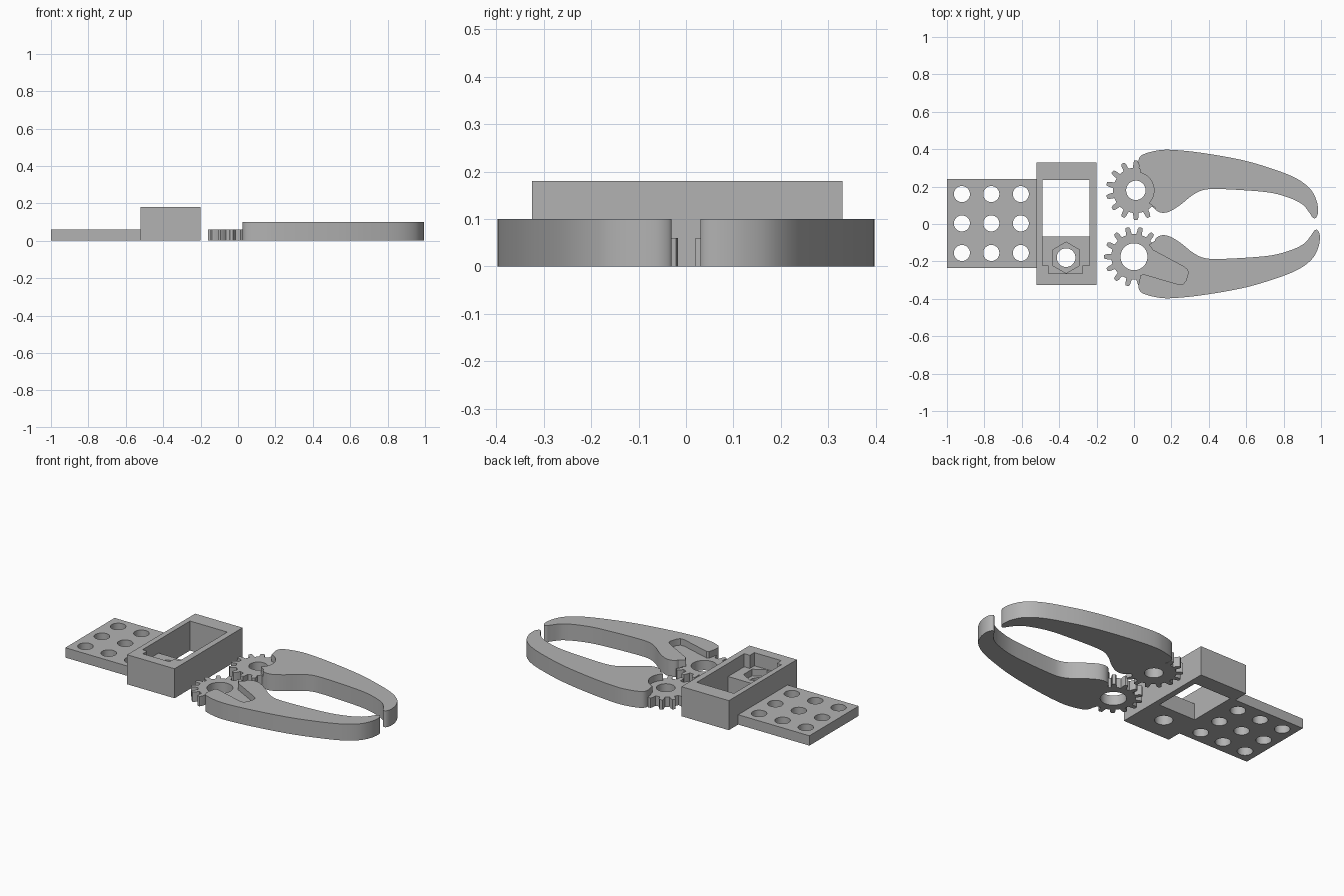
import bpy
import bmesh
from math import cos, sin, pi, radians
from mathutils import Vector

if "Cube" in bpy.data.objects:
    bpy.data.objects.remove(bpy.data.objects["Cube"])

grey = bpy.data.materials.new("plain_grey")
grey.use_nodes = True
GREY = (0.45, 0.45, 0.45, 1)
grey.diffuse_color = GREY
grey.node_tree.nodes["Principled BSDF"].inputs["Base Color"].default_value = GREY


def prism(name, outline, z0, z1):
    """Extrude a flat outline from z0 to z1."""
    bm = bmesh.new()
    face = bm.faces.new([bm.verts.new((p[0], p[1], z0)) for p in outline])
    top = bmesh.ops.extrude_face_region(bm, geom=[face])
    moved = [v for v in top["geom"] if isinstance(v, bmesh.types.BMVert)]
    bmesh.ops.translate(bm, verts=moved, vec=(0, 0, z1 - z0))
    bmesh.ops.recalc_face_normals(bm, faces=bm.faces)
    mesh = bpy.data.meshes.new(name)
    bm.to_mesh(mesh)
    bm.free()
    mesh.materials.append(grey)
    obj = bpy.data.objects.new(name, mesh)
    bpy.context.collection.objects.link(obj)
    return obj


def rect(x0, x1, y0, y1):
    return [(x0, y0), (x1, y0), (x1, y1), (x0, y1)]


def arc(cx, cy, r, start=0, end=360, n=40):
    closed = end - start == 360
    angles = [radians(start + (end - start) * i / (n if closed else n - 1)) for i in range(n)]
    return [(cx + r * cos(a), cy + r * sin(a)) for a in angles]


def smooth_path(points, steps=5):
    """Pass a smooth open curve through the points."""
    pts = [Vector(p) for p in points]
    pts = [pts[0]] + pts + [pts[-1]]
    out = []
    for a, b, c, d in zip(pts, pts[1:], pts[2:], pts[3:]):
        for i in range(steps):
            t = i / steps
            out.append(b + ((c - a) * t + (2 * a - 5 * b + 4 * c - d) * t ** 2
                            + (3 * b - a - 3 * c + d) * t ** 3) / 2)
    return out + [pts[-1]]


def activate(obj):
    bpy.ops.object.select_all(action="DESELECT")
    obj.select_set(True)
    bpy.context.view_layer.objects.active = obj


def cut(obj, outline, z0, z1):
    cutter = prism("cutter", outline, z0, z1)
    cutter.hide_render = True
    activate(obj)
    mod = obj.modifiers.new("cut", "BOOLEAN")
    mod.operation = "DIFFERENCE"
    mod.solver = "EXACT"
    mod.object = cutter
    bpy.ops.object.modifier_apply(modifier=mod.name)
    bpy.data.objects.remove(cutter)


def finish(obj):
    activate(obj)
    bpy.ops.object.shade_smooth_by_angle(angle=radians(25))


def gear_outline(cx, cy, teeth, phase):
    """Root and tip points of each tooth, going round."""
    pts = []
    for i in range(teeth):
        for offset, r in ((-0.27, 0.122), (-0.2, 0.148), (-0.12, 0.16),
                          (0.12, 0.16), (0.2, 0.148), (0.27, 0.122)):
            a = phase + 2 * pi * (i + offset) / teeth
            pts.append((cx + r * cos(a), cy + r * sin(a)))
    return pts


# Mounting plate with a grid of holes
plate = prism("mounting_plate", rect(-1, -0.52, -0.235, 0.24), 0, 0.06)
for x in (-0.92, -0.763, -0.605):
    for y in (-0.155, 0.003, 0.16):
        cut(plate, arc(x, y, 0.043), -0.1, 0.2)
finish(plate)

# Motor housing: through opening, stepped pocket, nut recess and bolt hole
housing = prism("motor_housing", rect(-0.52, -0.2, -0.325, 0.33), 0, 0.18)
cut(housing, rect(-0.488, -0.237, -0.067, 0.235), -0.1, 0.3)
cut(housing, [(-0.488, 0), (-0.488, -0.222), (-0.457, -0.222), (-0.457, -0.265),
              (-0.275, -0.265), (-0.275, -0.222), (-0.237, -0.222), (-0.237, 0)], 0.1, 0.3)
cut(housing, arc(-0.363, -0.18, 0.083, 30, 390, 6), 0.06, 0.3)
cut(housing, arc(-0.363, -0.18, 0.05), -0.1, 0.3)
finish(housing)

# Gears
for name, cx, cy, bore, phase in (("left_gear", 0.01, 0.18, 0.052, pi / 2),
                                  ("right_gear", 0, -0.175, 0.072, pi / 2 + pi / 14)):
    gear = prism(name, gear_outline(cx, cy, 14, phase), 0, 0.06)
    cut(gear, arc(cx, cy, bore), -0.1, 0.2)
    finish(gear)

# Jaws: one curved profile, wrapped round the hub and mirrored
profile = smooth_path([
    (0.025, 0.32), (0.025, 0.345), (0.045, 0.37), (0.11, 0.39), (0.19, 0.397),
    (0.35, 0.382), (0.565, 0.345), (0.725, 0.30), (0.86, 0.248), (0.94, 0.19),
    (0.976, 0.125), (0.984, 0.065), (0.972, 0.033), (0.955, 0.035), (0.938, 0.06),
    (0.90, 0.105), (0.83, 0.14), (0.725, 0.168), (0.565, 0.182), (0.43, 0.187),
    (0.365, 0.18), (0.31, 0.152), (0.245, 0.10), (0.19, 0.067), (0.15, 0.06),
    (0.12, 0.072), (0.11, 0.09)])
profile += [Vector(p) for p in arc(0.01, 0.18, 0.097, -45, 75, 16)]
left_jaw = prism("left_jaw", profile, 0, 0.1)
right_jaw = prism("right_jaw", [(p.x + 0.01 * min(1, max(0, p.x)), -p.y) for p in profile], 0, 0.1)

# Tapered drive arm slot in the right jaw
slot = [(0, -0.175), (0.083, -0.13), (0.265, -0.228), (0.285, -0.243), (0.29, -0.262),
        (0.277, -0.305), (0.262, -0.322), (0.235, -0.322), (0.03, -0.262)]
cut(right_jaw, slot, 0.06, 0.2)
for jaw in (left_jaw, right_jaw):
    finish(jaw)
